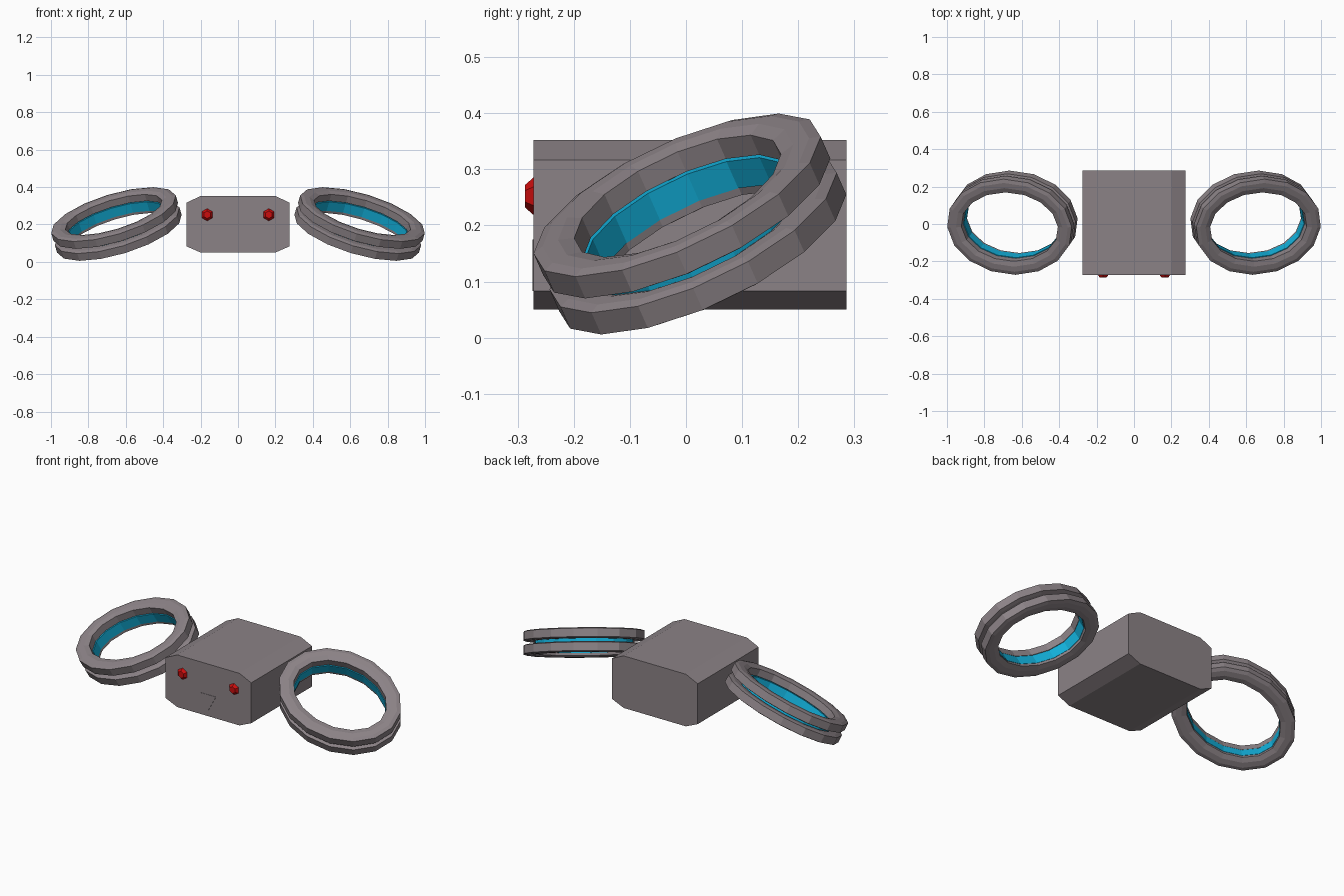
import bpy, bmesh, math
from mathutils import Euler

cube = bpy.data.objects.get("Cube")
if cube:
    bpy.data.objects.remove(cube, do_unlink=True)


def material(name, rgb):
    mat = bpy.data.materials.new(name)
    mat.use_nodes = True
    color = (*rgb, 1)
    mat.diffuse_color = color
    mat.node_tree.nodes["Principled BSDF"].inputs["Base Color"].default_value = color
    return mat


GREY = material("warm_grey", (0.26, 0.225, 0.24))
RED = material("red", (0.6, 0.004, 0.004))
CYAN = material("cyan", (0.006, 0.42, 0.68))


def finish(name, bm, mat, location=(0, 0, 0), rotation=(0, 0, 0)):
    bmesh.ops.recalc_face_normals(bm, faces=bm.faces)
    mesh = bpy.data.meshes.new(name)
    bm.to_mesh(mesh)
    bm.free()
    mesh.materials.append(mat)
    obj = bpy.data.objects.new(name, mesh)
    obj.location = location
    obj.rotation_euler = rotation
    bpy.context.collection.objects.link(obj)
    return obj


def extrude_profile(name, points, y_front, y_back, mat):
    """Prism with an x-z outline running from front to back."""
    bm = bmesh.new()
    front = bm.faces.new([bm.verts.new((x, y_front, z)) for x, z in points])
    result = bmesh.ops.extrude_face_region(bm, geom=[front], use_keep_orig=True)
    for v in result["geom"]:
        if isinstance(v, bmesh.types.BMVert):
            v.co.y = y_back
    return finish(name, bm, mat)


def oval_ring(name, profile, mat, location, rotation, segments=16):
    """Sweep a closed (inset, height) profile around an oval."""
    bm = bmesh.new()
    loops = []
    for i in range(segments):
        a = math.tau * i / segments
        loops.append([bm.verts.new(((RING_X - inset) * math.cos(a),
                                    (RING_Y - inset) * math.sin(a), h))
                      for inset, h in profile])
    n = len(profile)
    for i, loop in enumerate(loops):
        after = loops[(i + 1) % segments]
        for j in range(n):
            k = (j + 1) % n
            bm.faces.new((loop[j], after[j], after[k], loop[k]))
    return finish(name, bm, mat, location, rotation)


# Body: box with chamfered long edges
half = [(0.2, 0.05), (0.275, 0.083), (0.275, 0.317), (0.2, 0.352)]
outline = half + [(-x, z) for x, z in reversed(half)]
extrude_profile("body", outline, -0.272, 0.286, GREY)

# Nose: thin triangular plate
extrude_profile("nose", [(-0.05, 0.175), (0.05, 0.175), (0, 0.083)],
                -0.274, -0.27, GREY)

# Side rings: two bevelled hoops around a glowing band
RING_X, RING_Y = 0.348, 0.278
TILT, LEAN = math.radians(23), math.radians(17)
upper = [(0, -0.022), (0, 0.022), (0.02, 0.028), (0.05, 0.028),
         (0.078, 0.02), (0.078, -0.02), (0.05, -0.028), (0.02, -0.028)]
band = [(0.062, -0.042), (0.062, 0.012), (0.08, 0.012), (0.08, -0.042)]

for side, s in (("left", 1), ("right", -1)):
    centre = (s * 0.65, 0.007, 0.2025)
    rotation = Euler((TILT, s * LEAN, 0))
    for label, offset in (("upper", 0.0365), ("lower", -0.0365)):
        hoop = [(inset, h + offset) for inset, h in upper]
        oval_ring(f"{side}_{label}_hoop", hoop, GREY, centre, rotation)
    oval_ring(f"{side}_inner_band", band, CYAN, centre, rotation)

    # Eyes: six-sided studs on the front
    bm = bmesh.new()
    bmesh.ops.create_cone(bm, cap_ends=True, segments=6, radius1=0.034,
                          radius2=0.02, depth=0.016)
    finish(f"{side}_eye", bm, RED, (s * 0.165, -0.279, 0.252),
           (math.pi / 2, 0, 0))
